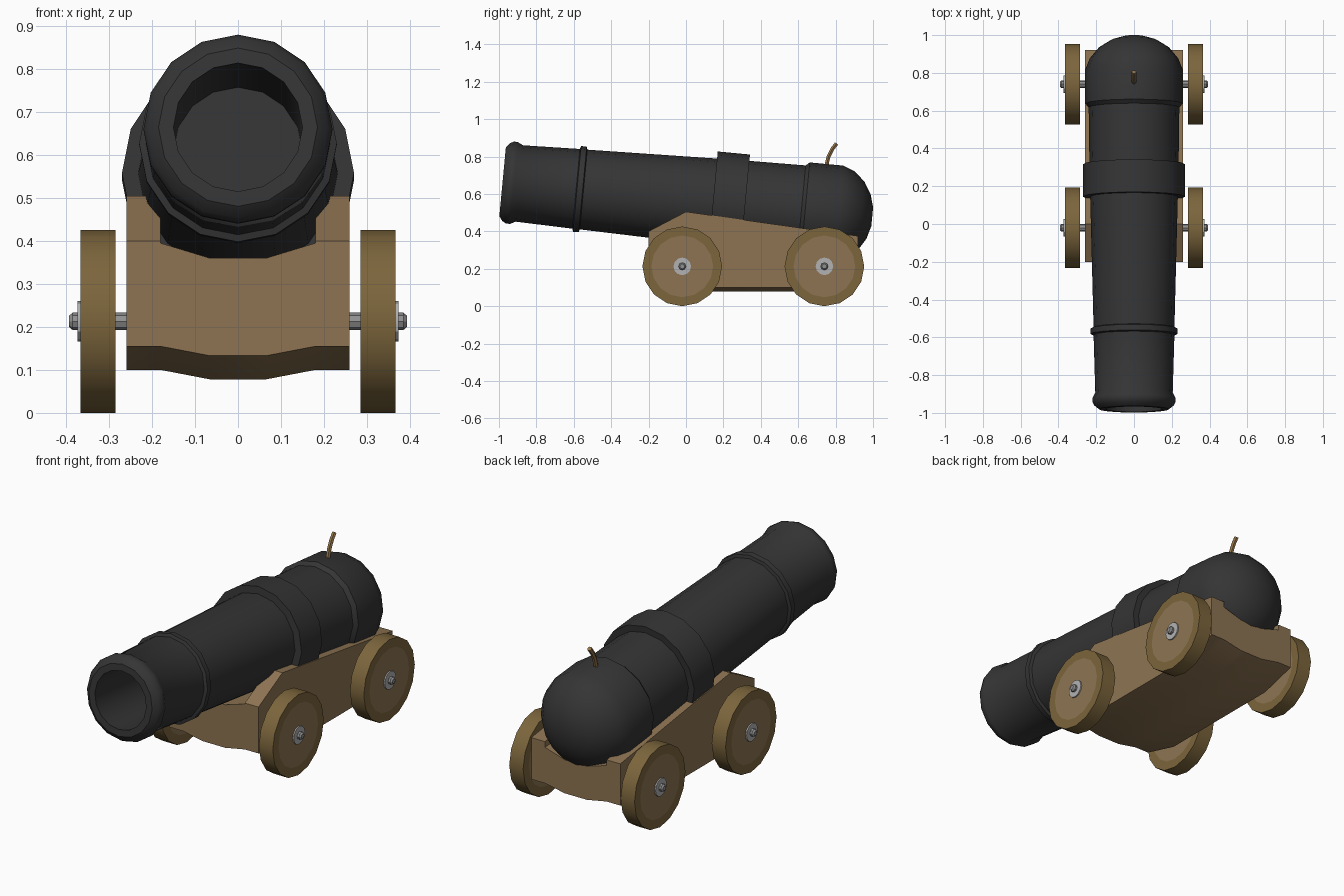
import bpy, bmesh, math
from mathutils import Matrix, Vector

if "Cube" in bpy.data.objects:
    bpy.data.objects.remove(bpy.data.objects["Cube"])


def material(name, rgb):
    m = bpy.data.materials.new(name)
    m.diffuse_color = (*rgb, 1)
    m.use_nodes = True
    m.node_tree.nodes["Principled BSDF"].inputs["Base Color"].default_value = m.diffuse_color
    return m


IRON = material("black_iron", (0.035, 0.035, 0.035))
WOOD = material("wood", (0.27, 0.175, 0.085))
RIM = material("dark_wood", (0.20, 0.13, 0.045))
STEEL = material("steel", (0.28, 0.28, 0.28))
PLATE = material("pale_steel", (0.45, 0.45, 0.45))
ROPE = material("fuse_rope", (0.30, 0.18, 0.07))


def finish(bm, name, mats):
    bmesh.ops.remove_doubles(bm, verts=bm.verts, dist=1e-5)
    bmesh.ops.recalc_face_normals(bm, faces=bm.faces)
    me = bpy.data.meshes.new(name)
    bm.to_mesh(me)
    bm.free()
    for m in mats:
        me.materials.append(m)
    ob = bpy.data.objects.new(name, me)
    bpy.context.collection.objects.link(ob)
    bpy.ops.object.select_all(action='DESELECT')
    ob.select_set(True)
    bpy.context.view_layer.objects.active = ob
    bpy.ops.object.shade_smooth_by_angle(angle=math.radians(30))
    return ob


def lathe(name, profile, axis, sides, mats, slots=None):
    """Spin (distance along axis, radius) points around the x or y axis."""
    bm = bmesh.new()
    rings = []
    for t, r in profile:
        ring = []
        for i in range(sides):
            a = 2 * math.pi * i / sides
            s, c = r * math.sin(a), r * math.cos(a)
            ring.append(bm.verts.new((t, s, c) if axis == 'x' else (s, t, c)))
        rings.append(ring)
    for k in range(len(rings) - 1):
        a, b = rings[k], rings[k + 1]
        for i in range(sides):
            j = (i + 1) % sides
            f = bm.faces.new((a[i], a[j], b[j], b[i]))
            f.material_index = slots[k] if slots else 0
    return finish(bm, name, mats)


# Barrel: bore, muzzle swell, rings, wide band and rounded breech
barrel = lathe("barrel", [
    (-0.385, 0), (-0.385, 0.15), (-0.985, 0.15), (-0.985, 0.185),
    (-0.965, 0.21), (-0.945, 0.22), (-0.925, 0.22), (-0.895, 0.205),
    (-0.59, 0.214), (-0.585, 0.23), (-0.555, 0.23), (-0.55, 0.214),
    (0.145, 0.232), (0.145, 0.27), (0.318, 0.27), (0.318, 0.236),
    (0.62, 0.24), (0.64, 0.258), (0.82, 0.258), (0.88, 0.235),
    (0.94, 0.185), (0.98, 0.12), (1.0, 0.05), (1.0, 0)], 'y', 16, [IRON])
barrel.location = (0, 0, 0.572)
barrel.rotation_euler = (math.radians(-5.4), 0, 0)

# Carriage: channel-shaped body lofted along y
# (y, underside z, cheek top z, channel floor z)
stations = [(-0.2, 0.155, 0.40, 0.395), (0, 0.10, 0.505, 0.385),
            (0.72, 0.10, 0.403, 0.355), (0.92, 0.155, 0.375, 0.345)]
bm = bmesh.new()
loops = []
for y, low, top, floor in stations:
    half = [(0.065, low - 0.022), (0.18, low), (0.26, low), (0.26, top),
            (0.18, top), (0.18, floor), (0.065, floor - 0.035)]
    section = half + [(-x, z) for x, z in reversed(half)]
    loops.append([bm.verts.new((x, y, z)) for x, z in section])
for a, b in zip(loops, loops[1:]):
    for i in range(len(a)):
        j = (i + 1) % len(a)
        bm.faces.new((a[i], a[j], b[j], b[i]))
bm.faces.new(loops[0])
bm.faces.new(loops[-1])
finish(bm, "carriage", [WOOD])

# Axles, wheels and hub washers
for end, y in (("front", -0.02), ("rear", 0.74)):
    axle = lathe(end + "_axle", [
        (-0.393, 0), (-0.393, 0.013), (-0.385, 0.02),
        (0.385, 0.02), (0.393, 0.013), (0.393, 0)], 'x', 8, [STEEL])
    axle.location = (0, y, 0.213)
    for side, s in (("right", 1), ("left", -1)):
        wheel = lathe(f"{end}_{side}_wheel", [
            (s * 0.285, 0), (s * 0.285, 0.165), (s * 0.285, 0.213),
            (s * 0.366, 0.213), (s * 0.366, 0.165), (s * 0.366, 0)],
            'x', 16, [RIM, WOOD], [1, 0, 0, 0, 1])
        washer = lathe(f"{end}_{side}_washer", [
            (s * 0.36, 0), (s * 0.36, 0.047), (s * 0.373, 0.047),
            (s * 0.373, 0)], 'x', 12, [PLATE])
        wheel.location = washer.location = (0, y, 0.213)

# Fuse: bent six-sided cord
bm = bmesh.new()
path = [((0, 0.745, 0.73), 0.2), ((0, 0.762, 0.80), 0.4),
        ((0, 0.782, 0.84), 0.55), ((0, 0.805, 0.87), 0.65)]
rings = []
for p, tilt in path:
    turn = Matrix.Rotation(-tilt, 3, 'X')
    rings.append([bm.verts.new(Vector(p) + turn @ Vector(
        (0.012 * math.cos(k * math.pi / 3), 0.012 * math.sin(k * math.pi / 3), 0)))
        for k in range(6)])
for a, b in zip(rings, rings[1:]):
    for i in range(6):
        j = (i + 1) % 6
        bm.faces.new((a[i], a[j], b[j], b[i]))
bm.faces.new(rings[0])
bm.faces.new(rings[-1])
finish(bm, "fuse", [ROPE])
